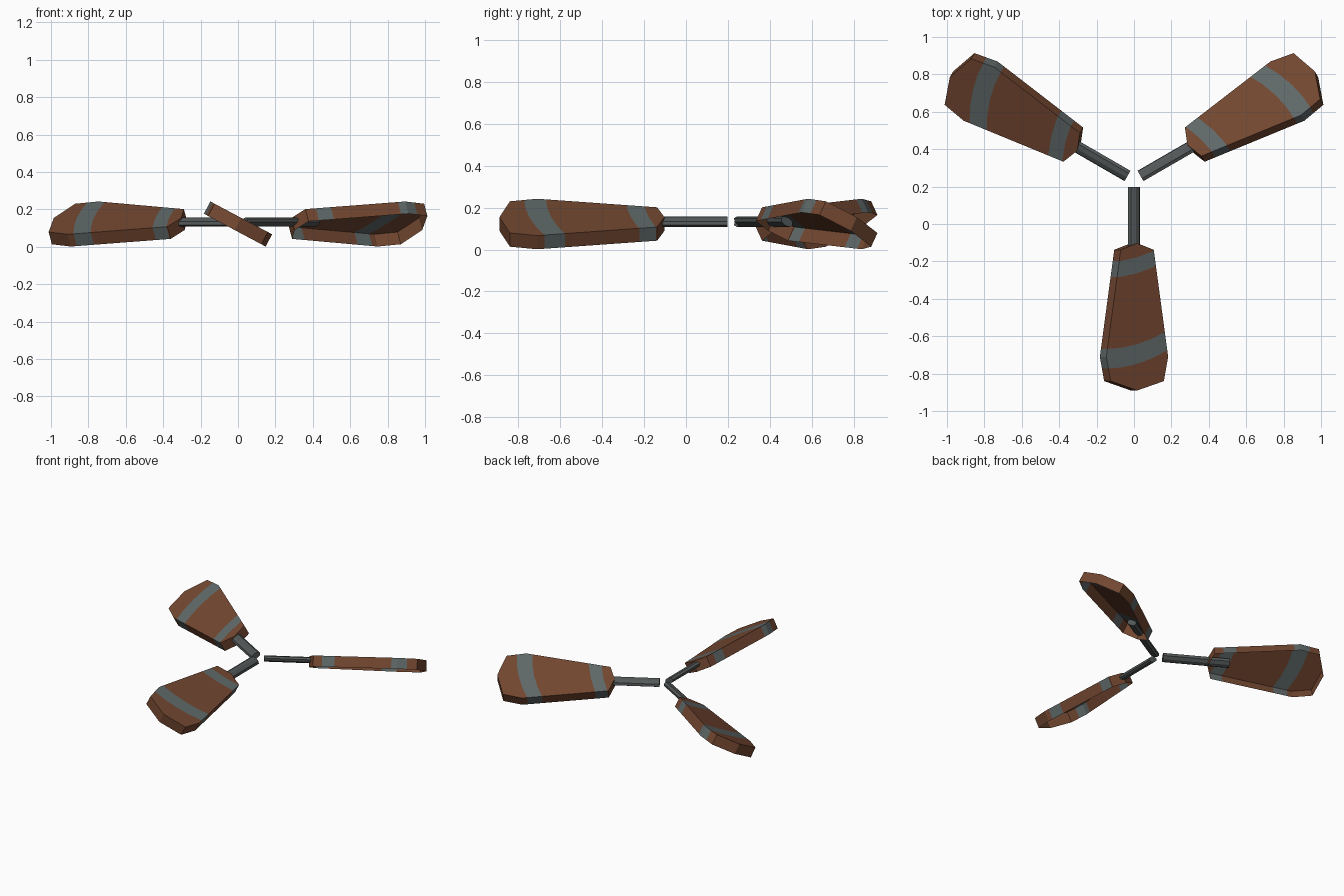
import bpy, bmesh, math
from mathutils import Matrix, Vector

if "Cube" in bpy.data.objects:
    bpy.data.objects.remove(bpy.data.objects["Cube"])

HUB_Y, TILT = 0.237, math.radians(28)
HALF = 0.187            # widest half width of a blade
DEPTH = 0.037           # half height of the blade rim


def material(name, rgb):
    m = bpy.data.materials.new(name)
    m.diffuse_color = (*rgb, 1)
    m.use_nodes = True
    m.node_tree.nodes["Principled BSDF"].inputs["Base Color"].default_value = m.diffuse_color
    return m


BROWN = material("brown", (0.17, 0.063, 0.03))
STRIPE = material("stripe_grey", (0.115, 0.138, 0.138))
METAL = material("dark_metal", (0.088, 0.097, 0.097))


def finish(name, bm, mats, matrix):
    me = bpy.data.meshes.new(name)
    bm.to_mesh(me)
    bm.free()
    for m in mats:
        me.materials.append(m)
    ob = bpy.data.objects.new(name, me)
    ob.matrix_world = matrix
    bpy.context.collection.objects.link(ob)


# Stripes: distance ranges along the blade, bowed towards the hub on one side
BANDS = [(0.44, 0.525), (0.905, 1.01)]


def bow(u):
    return 0.1 * ((u + HALF) / (2 * HALF)) ** 2


def blade(name, matrix):
    # (lateral, distance from hub) outline, one side plus its mirror
    side = [(0.1, 0.375), (HALF, 0.947), (0.161, 1.077)]
    outline = [(0, 0.34)] + side + [(0, 1.127)] + [(-u, r) for u, r in reversed(side)]
    bm = bmesh.new()
    top = [bm.verts.new((u, -r, DEPTH)) for u, r in outline]
    low = [bm.verts.new((u, -r, -DEPTH)) for u, r in outline]
    # Open pan: top face and rim, no underside
    bm.faces.new(top[::-1])
    n = len(outline)
    for i in range(n):
        j = (i + 1) % n
        bm.faces.new((top[i], top[j], low[j], low[i]))

    def cut(faces, co, no):
        geom = set(faces)
        for f in faces:
            geom.update(f.edges)
            geom.update(f.verts)
        bmesh.ops.bisect_plane(bm, geom=list(geom), dist=1e-5,
                               plane_co=co, plane_no=no)

    # Lengthwise strips, then a straight piece of each curved stripe edge per strip
    us = [-HALF + 2 * HALF * i / 4 for i in range(5)]
    for u in us[1:-1]:
        cut(bm.faces[:], (u, 0, 0), (1, 0, 0))
    for u0, u1 in zip(us, us[1:]):
        for r in (r for band in BANDS for r in band):
            a = Vector((u0, -(r - bow(u0)), 0))
            b = Vector((u1, -(r - bow(u1)), 0))
            d = b - a
            strip = [f for f in bm.faces
                     if u0 - 1e-4 <= f.calc_center_median().x <= u1 + 1e-4]
            cut(strip, a, (-d.y, d.x, 0))
    for f in bm.faces:
        c = f.calc_center_median()
        r = -c.y + bow(c.x)
        f.material_index = int(any(lo < r < hi for lo, hi in BANDS))
    finish(name, bm, [BROWN, STRIPE], matrix)


def rod(name, matrix):
    # Flattened eight-sided rod running under the blade
    bm = bmesh.new()
    r0, r1 = 0.04, 0.49
    bmesh.ops.create_cone(
        bm, cap_ends=True, segments=8, radius1=1, radius2=1, depth=r1 - r0,
        matrix=Matrix.Translation((0, -(r0 + r1) / 2, 0))
        @ Matrix.Diagonal((0.036, 1, 0.021, 1))
        @ Matrix.Rotation(math.pi / 2, 4, 'X'))
    finish(name, bm, [METAL], matrix)


# Three tilted blades around the hub
for k in range(3):
    spin = Matrix.Translation((0, HUB_Y, 0)) @ Matrix.Rotation(k * math.tau / 3, 4, 'Z')
    tilt = Matrix.Rotation(TILT, 4, 'Y')
    blade(f"blade_{k + 1}", spin @ Matrix.Translation((0, 0, 0.122)) @ tilt)
    rod(f"blade_rod_{k + 1}", spin @ Matrix.Translation((0, 0, 0.133)) @ tilt)
